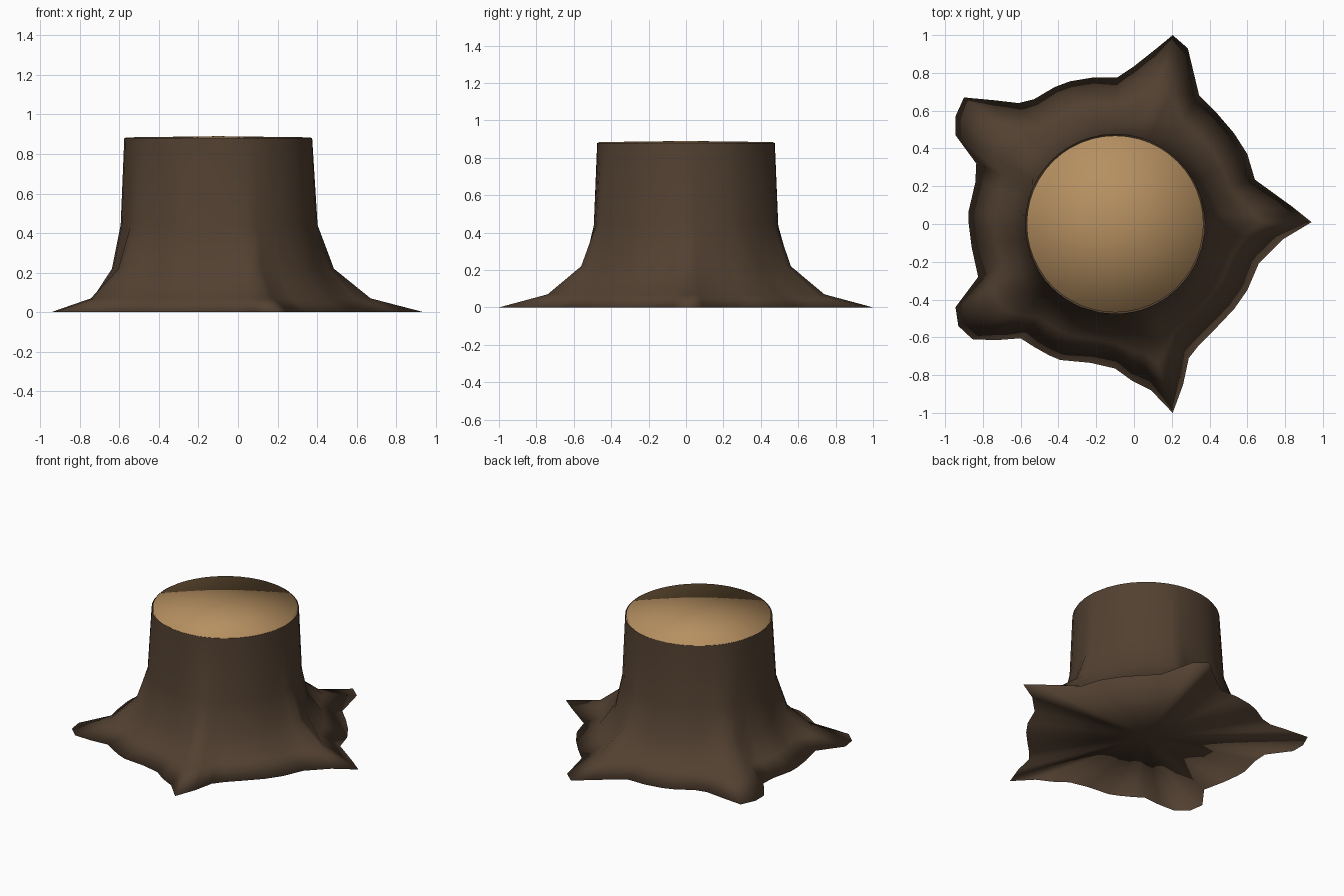
import bpy
import bmesh
from math import atan2, cos, sin, tau

if "Cube" in bpy.data.objects:
    bpy.data.objects.remove(bpy.data.objects["Cube"], do_unlink=True)

CENTRE_X = -0.1


def make_material(name, colour):
    material = bpy.data.materials.new(name)
    material.use_nodes = True
    material.diffuse_color = (*colour, 1)
    shader = material.node_tree.nodes["Principled BSDF"]
    shader.inputs["Base Color"].default_value = (*colour, 1)
    shader.inputs["Roughness"].default_value = 0.9
    return material


def add_ring(bm, points, z):
    return [bm.verts.new((x, y, z)) for x, y in points]


def bridge(bm, lower, upper):
    """Join two rings of equal length with quads."""
    count = len(lower)
    for i in range(count):
        j = (i + 1) % count
        bm.faces.new((lower[i], lower[j], upper[j], upper[i]))


def fan(bm, ring, z):
    """Close a ring with triangles around a centre point."""
    hub = bm.verts.new((CENTRE_X, 0, z))
    for i in range(len(ring)):
        bm.faces.new((ring[i], ring[(i + 1) % len(ring)], hub))


def finish(bm, name, material):
    bmesh.ops.recalc_face_normals(bm, faces=bm.faces)
    for face in bm.faces:
        face.smooth = True
    mesh = bpy.data.meshes.new(name)
    bm.to_mesh(mesh)
    bm.free()
    mesh.materials.append(material)
    obj = bpy.data.objects.new(name, mesh)
    bpy.context.scene.collection.objects.link(obj)
    return obj


def circle(radius, angles):
    return [(CENTRE_X + radius * cos(a), radius * sin(a)) for a in angles]


bark = make_material("dark bark brown", (0.085, 0.052, 0.031))
cut_wood = make_material("cut wood tan", (0.47, 0.28, 0.12))

# Ground outline of the five roots, counter-clockwise from the left root tip
outline = [
    (.94, .01), (.84, .09), (.64, .235), (.6, .37), (.53, .48), (.44, .585),
    (.345, .68), (.285, .93), (.205, 1), (.12, .93), (0, .835), (-.09, .775),
    (-.22, .775), (-.34, .755), (-.42, .725), (-.53, .66), (-.61, .64),
    (-.74, .655), (-.9, .67), (-.945, .57), (-.945, .47), (-.835, .32),
    (-.84, .22), (-.875, .07), (-.875, 0), (-.86, -.12), (-.825, -.28),
    (-.945, -.44), (-.93, -.54), (-.855, -.61), (-.73, -.615), (-.6, -.605),
    (-.53, -.65), (-.45, -.695), (-.39, -.72), (-.23, -.735), (-.1, -.765),
    (-.01, -.83), (.09, -.88), (.205, -1), (.26, -.85), (.29, -.71),
    (.345, -.64), (.44, -.545), (.53, -.45), (.6, -.35), (.66, -.21),
    (.79, -.08),
]
angles = [atan2(y, x - CENTRE_X) for x, y in outline]

# Trunk: the root outline fades into a circle going up
# Each level is height, trunk radius, share of the root outline kept
levels = [(0, .49, 1), (.07, .49, .51), (.22, .485, .18),
          (.44, .483, .035), (.88, .475, 0)]
bm = bmesh.new()
rings = []
for z, radius, share in levels:
    points = [(cx + (ox - cx) * share, cy + (oy - cy) * share)
              for (cx, cy), (ox, oy) in zip(circle(radius, angles), outline)]
    rings.append(add_ring(bm, points, z))
for lower, upper in zip(rings, rings[1:]):
    bridge(bm, lower, upper)
fan(bm, rings[0], 0)
finish(bm, "trunk_and_roots", bark)

# Cut top: a shallow disc set just inside the bark
bm = bmesh.new()
even = [tau * i / 48 for i in range(48)]
skirt = add_ring(bm, circle(.468, even), .84)
edge = add_ring(bm, circle(.468, even), .884)
bridge(bm, skirt, edge)
fan(bm, edge, .89)
finish(bm, "cut_top", cut_wood)
